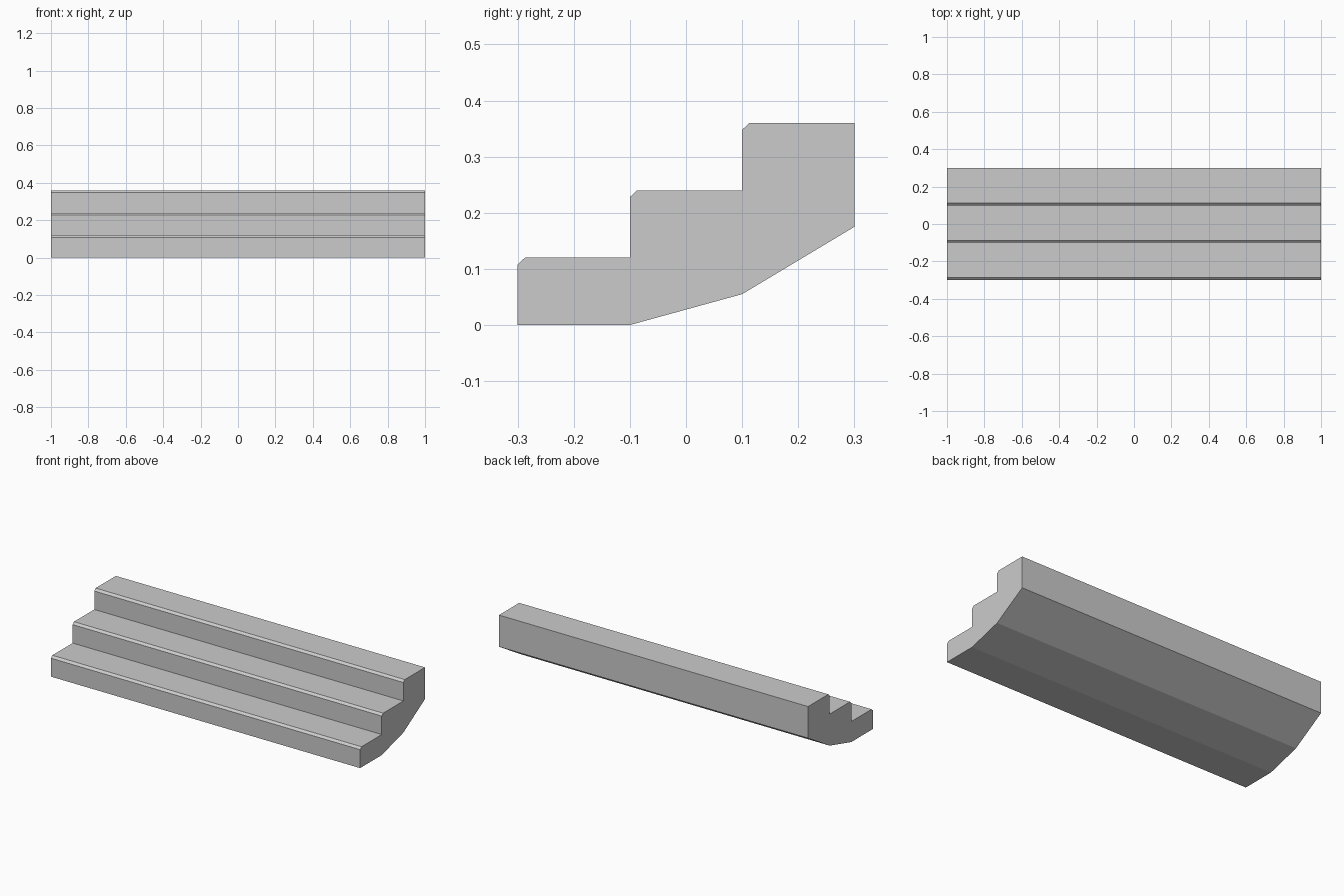
import bpy
import bmesh

if "Cube" in bpy.data.objects:
    bpy.data.objects.remove(bpy.data.objects["Cube"], do_unlink=True)

HALF_WIDTH = 1.0
TREAD, RISER = 0.2, 0.12
CHAMFER_Y, CHAMFER_Z = 0.013, 0.012
STEPS = 3

# Concrete material
concrete = bpy.data.materials.new("concrete grey")
concrete.use_nodes = True
color = (0.6, 0.6, 0.6, 1)
concrete.diffuse_color = color
concrete.node_tree.nodes["Principled BSDF"].inputs["Base Color"].default_value = color

# Side profile (y, z): stepped top with chamfered nosings
profile = []
for i in range(STEPS):
    front = -0.3 + i * TREAD
    bottom, top = i * RISER, (i + 1) * RISER
    profile += [(front, bottom), (front, top - CHAMFER_Z), (front + CHAMFER_Y, top)]
profile.append((0.3, STEPS * RISER))

# Sloping underside, from back to front
profile += [(0.3, 0.175), (0.1, 0.055), (-0.1, 0)]

# Extrude the profile across the full width
bm = bmesh.new()
end = bm.faces.new([bm.verts.new((-HALF_WIDTH, y, z)) for y, z in profile])
extruded = bmesh.ops.extrude_face_region(bm, geom=[end])["geom"]
moved = [v for v in extruded if isinstance(v, bmesh.types.BMVert)]
bmesh.ops.translate(bm, verts=moved, vec=(2 * HALF_WIDTH, 0, 0))
if not any(f.normal.x < -0.9 for f in bm.faces):
    bm.faces.new([v for v in bm.verts if v.co.x < 0])
bmesh.ops.recalc_face_normals(bm, faces=bm.faces)

mesh = bpy.data.meshes.new("stair_flight")
bm.to_mesh(mesh)
bm.free()
mesh.materials.append(concrete)
stairs = bpy.data.objects.new("stair_flight", mesh)
bpy.context.collection.objects.link(stairs)
